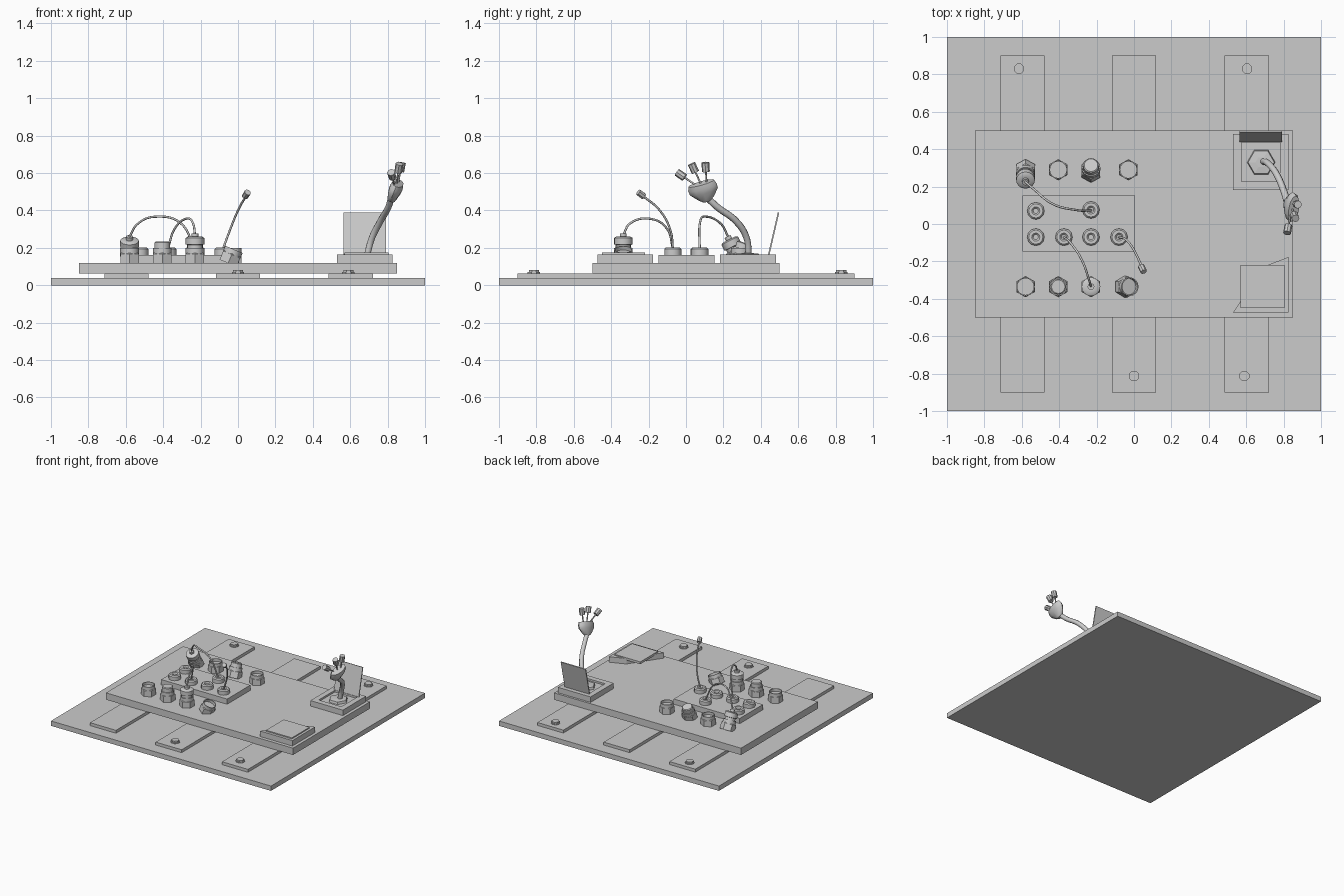
import bpy, bmesh, math
from mathutils import Vector, Matrix, Euler

if "Cube" in bpy.data.objects:
    bpy.data.objects.remove(bpy.data.objects["Cube"])


def finish(name, bm, smooth=False):
    bmesh.ops.recalc_face_normals(bm, faces=bm.faces)
    me = bpy.data.meshes.new(name)
    bm.to_mesh(me)
    bm.free()
    ob = bpy.data.objects.new(name, me)
    bpy.context.collection.objects.link(ob)
    if smooth:
        bpy.ops.object.select_all(action='DESELECT')
        ob.select_set(True)
        bpy.context.view_layer.objects.active = ob
        bpy.ops.object.shade_smooth_by_angle(angle=math.radians(35))
    return ob


def prism(name, pts, z0, z1):
    bm = bmesh.new()
    f = bm.faces.new([bm.verts.new((x, y, z0)) for x, y in pts])
    r = bmesh.ops.extrude_face_region(bm, geom=[f], use_keep_orig=True)
    for v in r['geom']:
        if isinstance(v, bmesh.types.BMVert):
            v.co.z = z1
    return finish(name, bm)


def box(name, x0, x1, y0, y1, z0, z1):
    return prism(name, [(x0, y0), (x1, y0), (x1, y1), (x0, y1)], z0, z1)


def lathe(name, profile, n, mat, smooth=True, sx=1.0, turn=0.0):
    """Rings of (radius, height), optionally flattened; (rx, h, ry) allowed."""
    bm = bmesh.new()
    rings = []
    for p in profile:
        rx, h = p[0], p[1]
        ry = p[2] if len(p) > 2 else rx
        rings.append([bm.verts.new(mat @ Vector((rx * math.cos(2 * math.pi * i / n + turn),
                                                 ry * math.sin(2 * math.pi * i / n + turn), h)))
                      for i in range(n)])
    for a, b in zip(rings, rings[1:]):
        for i in range(n):
            j = (i + 1) % n
            bm.faces.new((a[i], a[j], b[j], b[i]))
    bm.faces.new(rings[0])
    bm.faces.new(rings[-1])
    return finish(name, bm, smooth)


def at(p, tilt=(0, 0, 0)):
    return Matrix.Translation(p) @ Euler([math.radians(a) for a in tilt]).to_matrix().to_4x4()


def aim(p, d, across=(0, 1, 0)):
    z = Vector(d).normalized()
    y = z.cross(Vector(across)).normalized()
    x = y.cross(z)
    m = Matrix((x, y, z)).transposed().to_4x4()
    m.translation = p
    return m


def wire(name, pts, r):
    cu = bpy.data.curves.new(name, 'CURVE')
    cu.dimensions = '3D'
    cu.bevel_depth = r
    cu.bevel_resolution = 2
    cu.resolution_u = 8
    cu.use_fill_caps = True
    s = cu.splines.new('BEZIER')
    s.bezier_points.add(len(pts) - 1)
    for b, p in zip(s.bezier_points, pts):
        b.co = p
        b.handle_left_type = b.handle_right_type = 'AUTO'
    ob = bpy.data.objects.new(name, cu)
    bpy.context.collection.objects.link(ob)
    return ob


# Base plate, cross straps, main board and terminal block
box("base_plate", -1, 1, -1, 1, 0, 0.04)
for i, x in enumerate((-0.597, 0, 0.603)):
    box(f"strap_{i}", x - 0.118, x + 0.118, -0.9, 0.9, 0.04, 0.064)
box("main_board", -0.85, 0.85, -0.5, 0.5, 0.064, 0.12)
box("terminal_block", -0.595, 0.005, -0.148, 0.152, 0.12, 0.163)

# Strap bolts with washers
for i, (x, y) in enumerate(((-0.615, 0.83), (0.605, 0.83), (0, -0.813), (0.59, -0.813))):
    lathe(f"bolt_{i}", [(0.036, 0), (0.036, 0.006), (0.029, 0.006), (0.029, 0.018)], 8,
          at((x, y, 0.064)), False, turn=math.pi / 8)

# Terminals on the block
for i, (x, y) in enumerate(((-0.525, 0.07), (-0.23, 0.075), (-0.525, -0.07),
                            (-0.375, -0.07), (-0.23, -0.07), (-0.08, -0.07))):
    lathe(f"terminal_{i}", [(0.046, 0), (0.046, 0.03), (0.038, 0.038), (0.022, 0.038), (0.014, 0.03)],
          12, at((x, y, 0.163)))

# Sockets: hex nut with hollow collar, some tilted, some with a plug or wired cap
PLUG = [(0.042, 0.04), (0.042, 0.11), (0.036, 0.115)]
CAP = [(0.04, 0.04), (0.04, 0.098), (0.05, 0.1), (0.05, 0.135), (0.038, 0.142),
       (0.018, 0.142), (0.018, 0.16)]
sockets = [
    ((-0.58, 0.295), (27, 0, 0), CAP), ((-0.405, 0.29), (0, 0, 0), None),
    ((-0.23, 0.275), (-20, 0, 0), PLUG), ((-0.03, 0.29), (0, 0, 0), None),
    ((-0.58, -0.335), (0, 0, 0), None), ((-0.405, -0.335), (0, 0, 0), PLUG),
    ((-0.23, -0.335), (0, 0, 0), CAP), ((-0.053, -0.335), (0, 23, 0), None)]
for i, ((x, y), tilt, top) in enumerate(sockets):
    m = at((x, y, 0.118), tilt)
    lathe(f"socket_nut_{i}", [(0.057, 0), (0.057, 0.05), (0.05, 0.056)], 6, m, False, turn=math.pi / 6)
    lathe(f"socket_collar_{i}", [(0.05, 0.04), (0.05, 0.08), (0.044, 0.08), (0.044, 0.058)], 16, m)
    if top:
        lathe(f"socket_plug_{i}", top, 16, m)

# Thin wires
wire("wire_back", [(-0.58, 0.225, 0.26), (-0.54, 0.19, 0.325), (-0.43, 0.105, 0.367),
                   (-0.31, 0.075, 0.335), (-0.23, 0.073, 0.195)], 0.006)
wire("wire_front", [(-0.375, -0.07, 0.195), (-0.34, -0.1, 0.30), (-0.28, -0.19, 0.355),
                    (-0.24, -0.3, 0.33), (-0.23, -0.335, 0.27)], 0.006)
wire("wire_loose", [(-0.08, -0.07, 0.195), (-0.045, -0.082, 0.29), (0.0, -0.14, 0.40),
                    (0.047, -0.24, 0.485)], 0.006)
lathe("wire_loose_tip", [(0.018, 0), (0.018, 0.04)], 8, aim((0.038, -0.225, 0.475), (0.35, -0.75, 0.55)))

# Open outlet: frame with recess, hex gland and raised lid
X0, X1, Y0, Y1, W = 0.53, 0.825, 0.183, 0.482, 0.045
box("outlet_floor", X0, X1, Y0, Y1, 0.12, 0.15)
for i, (a, b, c, d) in enumerate(((X0, X1, Y0, Y0 + W), (X0, X1, Y1 - W, Y1),
                                  (X0, X0 + W, Y0 + W, Y1 - W), (X1 - W, X1, Y0 + W, Y1 - W))):
    box(f"outlet_frame_{i}", a, b, c, d, 0.12, 0.165)
lathe("outlet_gland", [(0.075, 0), (0.07, 0.018), (0.03, 0.022)], 6, at((0.68, 0.33, 0.15)), False)
lid = box("outlet_lid", 0.565, 0.79, -0.004, 0.004, 0, 0.23)
lid.location = (0, 0.443, 0.165)
lid.rotation_euler.x = -math.radians(13)

# Closed outlet: cut-away frame with lid lying on it
prism("hatch_frame", [(0.53, -0.472), (0.825, -0.472), (0.825, -0.177), (0.7, -0.225), (0.575, -0.405)],
      0.12, 0.165)
box("hatch_lid", 0.57, 0.805, -0.45, -0.22, 0.155, 0.174)

# Thick cable with flattened plug and three prongs
wire("cable", [(0.69, 0.335, 0.16), (0.715, 0.325, 0.25), (0.76, 0.27, 0.34),
               (0.805, 0.165, 0.42), (0.817, 0.122, 0.46)], 0.018)
lathe("cable_plug", [(0.024, 0, 0.02), (0.044, 0.015, 0.025), (0.078, 0.055, 0.034),
                     (0.08, 0.08, 0.036), (0.072, 0.105, 0.03)], 12,
      aim((0.818, 0.112, 0.452), (0.36, -0.30, 0.9), (0.15, 0.9, 0.28)))
for i, (root, tip) in enumerate((((0.835, 0.045, 0.54), (0.822, -0.028, 0.59)),
                                 ((0.847, 0.078, 0.545), (0.86, 0.04, 0.627)),
                                 ((0.857, 0.11, 0.55), (0.872, 0.105, 0.632)))):
    d = (Vector(tip) - Vector(root)).normalized()
    wire(f"prong_wire_{i}", [root, tip], 0.005)
    lathe(f"prong_{i}", [(0.021, -0.025), (0.021, 0.025)], 8, aim(tip, d, (0.1, 0.9, 0.2)), True)
